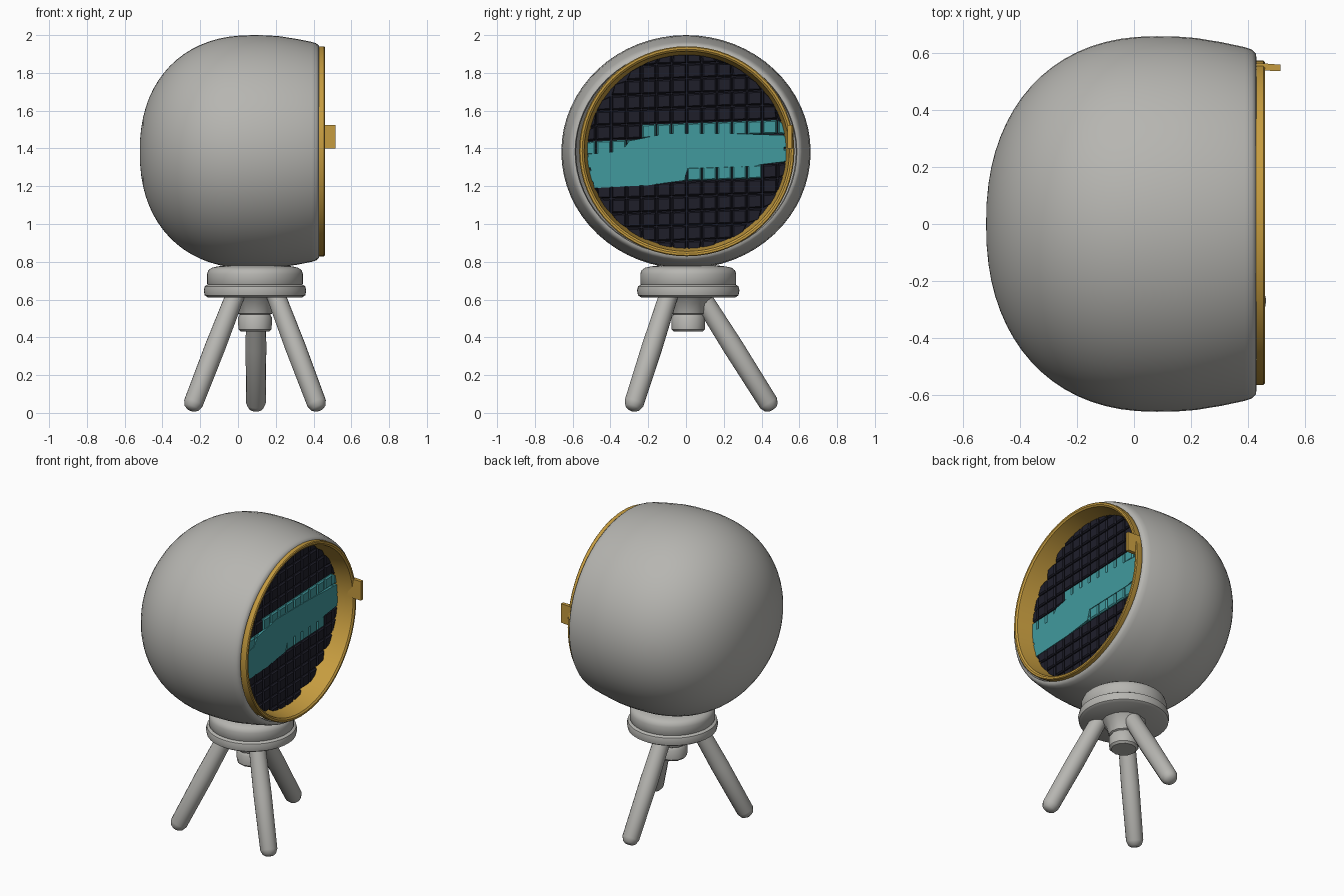
import bpy, bmesh, math
from mathutils import Vector

if "Cube" in bpy.data.objects:
    bpy.data.objects.remove(bpy.data.objects["Cube"])


def material(name, rgb):
    m = bpy.data.materials.new(name)
    m.diffuse_color = (*rgb, 1)
    m.use_nodes = True
    m.node_tree.nodes["Principled BSDF"].inputs["Base Color"].default_value = m.diffuse_color
    return m


GREY = material("warm grey", (0.47, 0.465, 0.44))
GOLD = material("gold", (0.56, 0.33, 0.05))
TEAL = material("teal", (0.052, 0.32, 0.34))
DARK = material("dark navy", (0.013, 0.013, 0.023))


def finish(bm, name, mats, angle=None):
    bmesh.ops.remove_doubles(bm, verts=bm.verts, dist=1e-5)
    bmesh.ops.recalc_face_normals(bm, faces=bm.faces)
    me = bpy.data.meshes.new(name)
    bm.to_mesh(me)
    bm.free()
    for m in mats:
        me.materials.append(m)
    ob = bpy.data.objects.new(name, me)
    bpy.context.collection.objects.link(ob)
    if angle:
        bpy.ops.object.select_all(action='DESELECT')
        ob.select_set(True)
        bpy.context.view_layer.objects.active = ob
        bpy.ops.object.shade_smooth_by_angle(angle=math.radians(angle))
    return ob


def lathe(name, profile, mat, origin, axis, segs=64, closed=False, y_scale=1, angle=35):
    """Spin (distance along axis, radius) points around an axis."""
    bm = bmesh.new()
    q = Vector(axis).to_track_quat('Z', 'Y')
    rings = []
    for a, r in profile:
        ring = []
        for i in range(segs):
            t = math.tau * i / segs
            p = q @ Vector((r * math.cos(t), r * math.sin(t), a))
            p.y *= y_scale
            ring.append(bm.verts.new(p + Vector(origin)))
        rings.append(ring)
    pairs = list(zip(rings, rings[1:]))
    if closed:
        pairs.append((rings[-1], rings[0]))
    for r0, r1 in pairs:
        for i in range(segs):
            j = (i + 1) % segs
            bm.faces.new((r0[i], r0[j], r1[j], r1[i]))
    return finish(bm, name, [mat], angle)


def prism(name, points, x0, x1, mat):
    """Extrude a (y, z) outline along x."""
    bm = bmesh.new()
    f = bm.faces.new([bm.verts.new((x0, y, z)) for y, z in points])
    new = bmesh.ops.extrude_face_region(bm, geom=[f])['geom']
    bmesh.ops.translate(bm, vec=(x1 - x0, 0, 0),
                        verts=[v for v in new if isinstance(v, bmesh.types.BMVert)])
    return finish(bm, name, [mat])


CZ = 1.385
WIDE = 1.025            # opening is slightly wider than tall
X = (1, 0, 0)
Z = (0, 0, 1)

# Rounded shell: full, slightly squared back and gentle taper to the opening
E = 2 / 2.25
shell = []
for t in range(0, 91, 5):
    c, s = max(0, math.cos(math.radians(t))), math.sin(math.radians(t))
    shell.append((0.08 - 0.6 * c ** E, 0.618 * s ** E))
shell += [(0.15, 0.617), (0.22, 0.612), (0.31, 0.598), (0.39, 0.582),
          (0.415, 0.574), (0.428, 0.562), (0.43, 0.55), (0.40, 0.545)]
lathe("shell", shell, GREY, (0, 0, CZ - 0.003), X, y_scale=1.068, angle=50)

# Gold bezel with a deep tapered inner wall
lathe("bezel", [(0.31, 0.54), (0.39, 0.55), (0.42, 0.556), (0.455, 0.556), (0.46, 0.551),
                (0.46, 0.54), (0.452, 0.53), (0.31, 0.508)],
      GOLD, (0, 0.004, CZ), X, closed=True, y_scale=WIDE)

# Small tab on the bezel
tab = prism("bezel_tab", [(0.54, 1.40), (0.568, 1.40), (0.568, 1.525), (0.54, 1.525)],
            0.41, 0.515, GOLD)
for v in tab.data.vertices:
    if v.co.x > 0.5:
        v.co.y = 0.538 if v.co.y < 0.55 else 0.56

# Screen backing
lathe("screen_back", [(0.30, 0), (0.30, 0.52), (0.325, 0.52), (0.325, 0)],
      DARK, (0, 0.004, CZ - 0.005), X, y_scale=WIDE)


# Screen tiles: raised blocks clipped to the circle, teal near the band
def is_teal(y, z):
    if z > 1.54:
        return False
    if z > 1.46:
        return y > -0.2
    if z > 1.30:
        return True
    return z > 1.235 and y < 0.37


bm = bmesh.new()
pitch, R = 0.078, 0.514
for row in range(-8, 9):
    for col in range(-8, 8):
        y, z = (col + 0.5) * pitch, 1.345 + row * pitch
        if math.hypot(y, z - CZ) > R + 0.03:
            continue
        vs = []
        for x, h in ((0.32, 0.036), (0.342, 0.036), (0.35, 0.029)):
            for sy, sz in ((-1, -1), (1, -1), (1, 1), (-1, 1)):
                py = y + sy * h
                d = Vector((0, py, z + sz * h + 0.035 * py - CZ))
                if d.length > R:
                    d *= R / d.length
                vs.append(bm.verts.new((x, d.y * WIDE + 0.004, d.z + CZ - 0.003)))
        faces = [bm.faces.new(vs[8:12])]
        for k in (0, 4):
            for i in range(4):
                j = (i + 1) % 4
                faces.append(bm.faces.new((vs[k + i], vs[k + j], vs[k + 4 + j], vs[k + 4 + i])))
        for f in faces:
            f.material_index = int(is_teal(y, z))
finish(bm, "screen_tiles", [DARK, TEAL])

# Smooth slanted light band across the tiles
prism("light_band", [(-0.485, 1.19), (-0.2, 1.205), (-0.01, 1.23), (0.01, 1.295),
                     (0.36, 1.305), (0.40, 1.315), (0.52, 1.33), (0.52, 1.47), (0.2, 1.48),
                     (-0.1, 1.48), (-0.3, 1.44), (-0.34, 1.385), (-0.52, 1.37)],
      0.325, 0.353, TEAL)

# Neck, flange and hub
BASE = (0.09, 0.012, 0)
lathe("neck", [(0.67, 0), (0.67, 0.245), (0.685, 0.254), (0.735, 0.254), (0.755, 0.247),
               (0.768, 0.23), (0.775, 0.20), (0.80, 0)], GREY, BASE, Z, 48)
lathe("flange", [(0.612, 0), (0.612, 0.25), (0.622, 0.266), (0.648, 0.271), (0.67, 0.266),
                 (0.68, 0.25), (0.68, 0)], GREY, BASE, Z, 48)
lathe("hub", [(0.43, 0), (0.43, 0.075), (0.442, 0.088), (0.505, 0.09), (0.52, 0.08),
              (0.525, 0.09), (0.58, 0.105), (0.62, 0.14), (0.63, 0)], GREY, BASE, Z, 12)

# Three splayed legs with rounded feet
for name, top, foot in (
        ("left_leg", (-0.004, -0.083, 0.65), (-0.236, -0.275, 0.052)),
        ("right_leg", (0.19, -0.083, 0.65), (0.416, -0.275, 0.052)),
        ("back_leg", (0.095, 0.06, 0.65), (0.095, 0.437, 0.052))):
    d = Vector(top) - Vector(foot)
    lathe(name, [(-0.042, 0), (-0.04, 0.022), (-0.028, 0.04), (0, 0.052),
                 (d.length * 0.5, 0.055), (d.length, 0.05), (d.length, 0)],
          GREY, foot, d, 16, angle=50)
